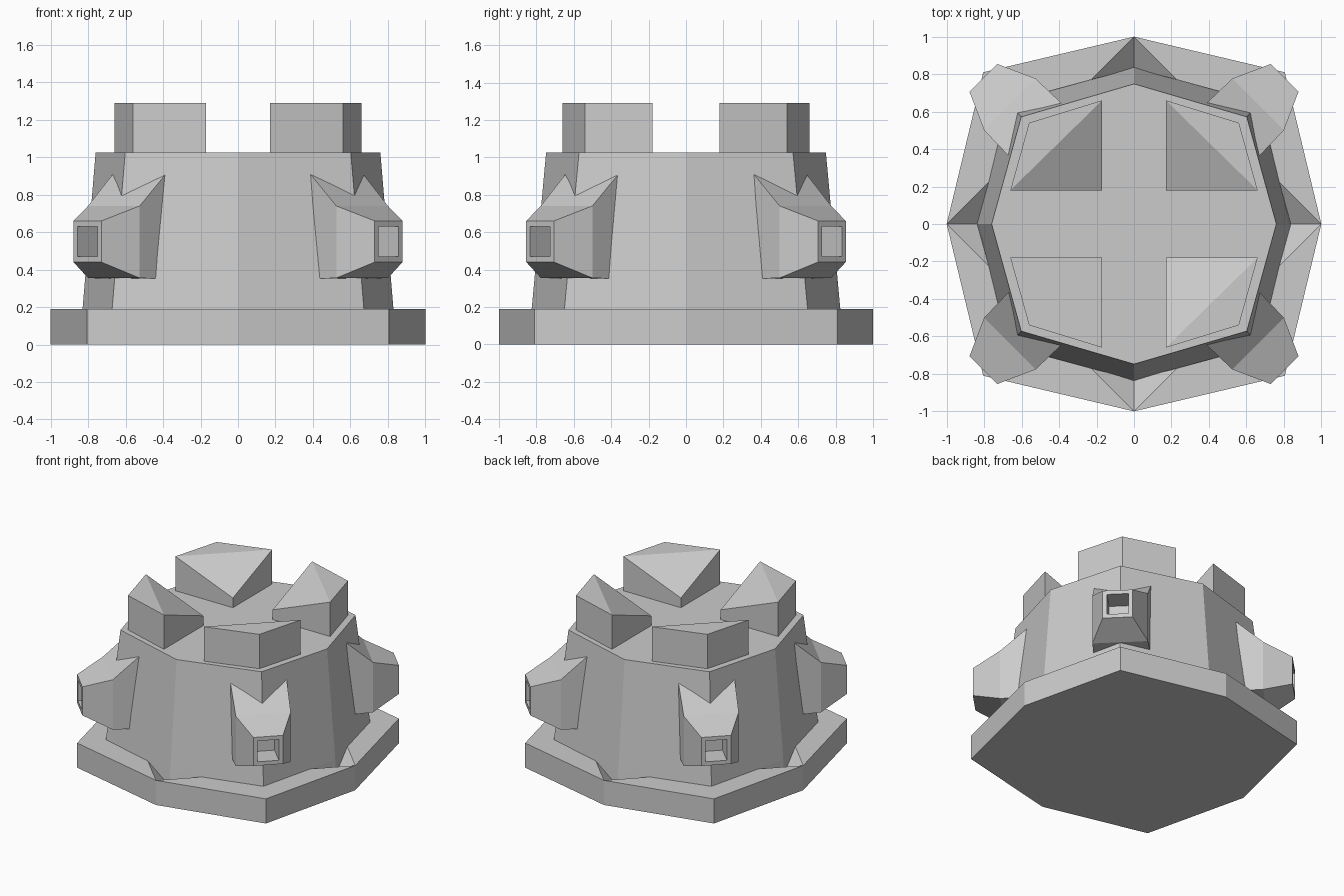
import bpy, bmesh
from math import sqrt

if "Cube" in bpy.data.objects:
    bpy.data.objects.remove(bpy.data.objects["Cube"])

SIGNS = [(1, 1), (-1, 1), (-1, -1), (1, -1)]


def finish(name, bm):
    bmesh.ops.remove_doubles(bm, verts=bm.verts, dist=0.0005)
    bmesh.ops.recalc_face_normals(bm, faces=bm.faces)
    me = bpy.data.meshes.new(name)
    bm.to_mesh(me)
    bm.free()
    ob = bpy.data.objects.new(name, me)
    bpy.context.collection.objects.link(ob)
    return ob


def face(bm, pts):
    return bm.faces.new([bm.verts.new(p) for p in pts])


def loft(name, rings):
    """Skin a list of equal-length point rings and cap both ends."""
    bm = bmesh.new()
    loops = [[bm.verts.new(p) for p in r] for r in rings]
    for a, b in zip(loops, loops[1:]):
        n = len(a)
        for i in range(n):
            j = (i + 1) % n
            bm.faces.new((a[i], a[j], b[j], b[i]))
    bm.faces.new(loops[0])
    bm.faces.new(loops[-1])
    return finish(name, bm)


def octagon(ax, ay, cx, cy, z):
    return [(ax, 0, z), (cx, cy, z), (0, ay, z), (-cx, cy, z),
            (-ax, 0, z), (-cx, -cy, z), (0, -ay, z), (cx, -cy, z)]


# Base plinth: octagonal slab with a sunken notch at each axis point
H = 0.19
bm = bmesh.new()
bottom = octagon(1, 1, 0.805, 0.81, 0)
top = octagon(1, 1, 0.805, 0.81, H)
face(bm, bottom)
for i in range(8):
    j = (i + 1) % 8
    face(bm, (bottom[i], bottom[j], top[j], top[i]))
for sx, sy in SIGNS:
    face(bm, [(sx * x, sy * y, H) for x, y in
              ((1, 0), (0.805, 0.81), (0, 1), (0.23, 0.77), (0.67, 0.65), (0.77, 0.23))])
    face(bm, ((sx, 0, H), (sx * 0.77, sy * 0.23, H), (sx * 0.83, 0, 0.08)))
    face(bm, ((0, sy, H), (sx * 0.23, sy * 0.77, H), (0, sy * 0.83, 0.08)))
finish("base_plinth", bm)

# Tapered tower body
loft("tower_body", [octagon(0.84, 0.84, 0.68, 0.66, 0.05),
                    octagon(0.83, 0.825, 0.672, 0.65, H),
                    octagon(0.76, 0.748, 0.602, 0.572, 1.025)])

# Corner blocks on the roof, tops dipping towards the middle
plan = [(0.17, 0.18), (0.66, 0.18), (0.56, 0.54), (0.17, 0.66)]
heights = [1.10, 1.29, 1.29, 1.29]
for k, (sx, sy) in enumerate(SIGNS):
    bm = bmesh.new()
    lo = [(sx * x, sy * y, 1.02) for x, y in plan]
    hi = [(sx * x, sy * y, z) for (x, y), z in zip(plan, heights)]
    face(bm, lo)
    for i in range(4):
        j = (i + 1) % 4
        face(bm, (lo[i], lo[j], hi[j], hi[i]))
    face(bm, (hi[0], hi[1], hi[3]))
    face(bm, (hi[1], hi[2], hi[3]))
    finish(f"roof_block_{k + 1}", bm)

# Hollow nozzles on the diagonals: (distance out, half width, z low, z high)
sections = [(0.70, 0.20, 0.35, 0.935), (0.92, 0.195, 0.355, 0.74),
            (1.12, 0.105, 0.44, 0.66), (1.12, 0.075, 0.47, 0.63),
            (0.95, 0.075, 0.47, 0.63)]
for k, (sx, sy) in enumerate(SIGNS):
    rings = []
    for u, w, z0, z1 in sections:
        rings.append([(sx * ((u + v) / sqrt(2) + 0.012),
                       sy * ((u - v) / sqrt(2) - 0.012), z)
                      for v, z in ((-w, z0), (w, z0), (w, z1), (-w, z1))])
    loft(f"corner_nozzle_{k + 1}", rings)
